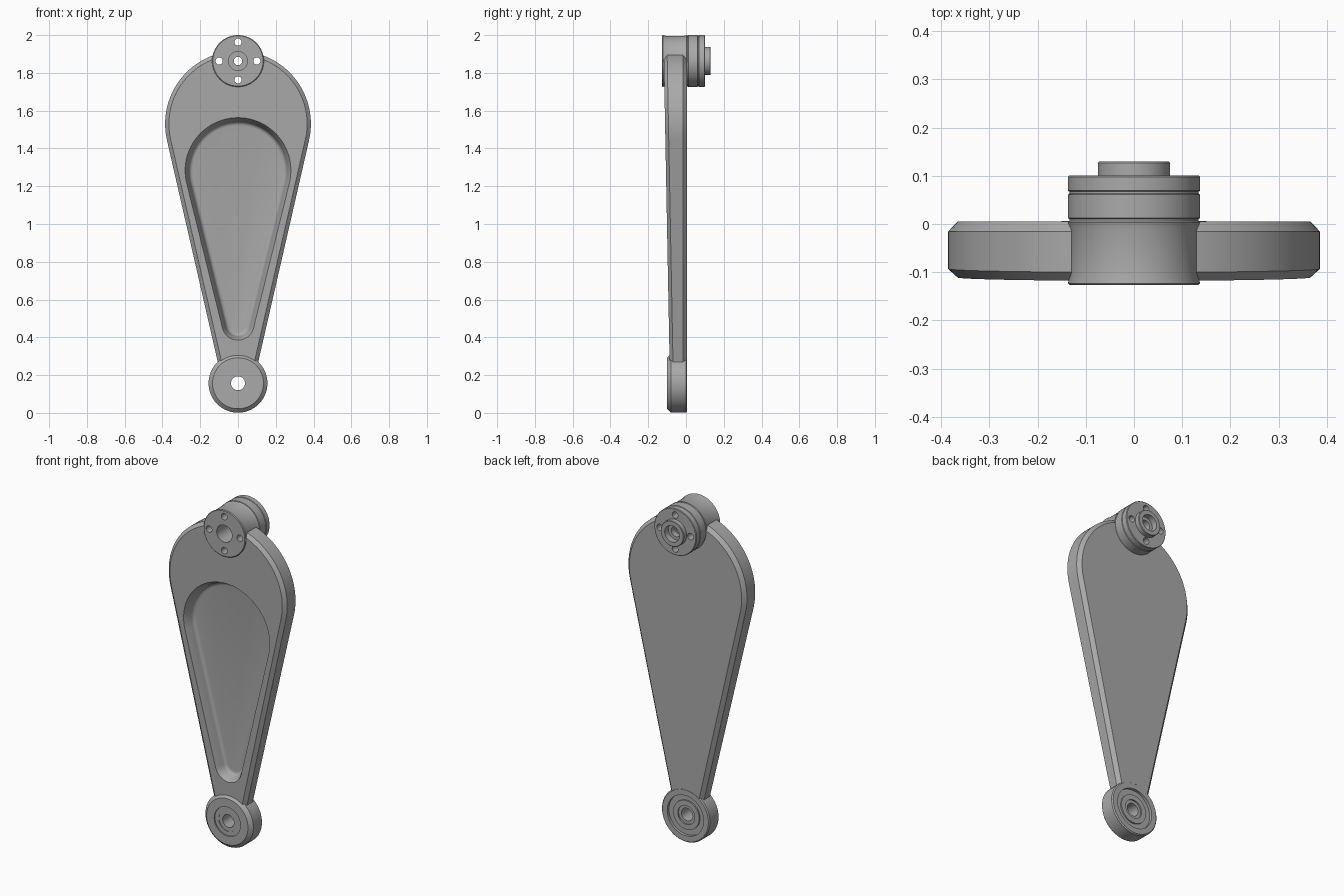
import bpy, bmesh, math

if "Cube" in bpy.data.objects:
    bpy.data.objects.remove(bpy.data.objects["Cube"])

SEG = 64
HUB_Z, BOSS_Z = 1.863, 0.157

grey = bpy.data.materials.new("metal grey")
grey.diffuse_color = (0.40, 0.40, 0.40, 1)
grey.use_nodes = True
grey.node_tree.nodes["Principled BSDF"].inputs["Base Color"].default_value = grey.diffuse_color


def finish(name, bm):
    bmesh.ops.recalc_face_normals(bm, faces=bm.faces)
    me = bpy.data.meshes.new(name)
    bm.to_mesh(me)
    bm.free()
    me.materials.append(grey)
    ob = bpy.data.objects.new(name, me)
    bpy.context.collection.objects.link(ob)
    return ob


def bridge(bm, a, b):
    n = len(a)
    for i in range(n):
        j = (i + 1) % n
        bm.faces.new((a[i], a[j], b[j], b[i]))


def lathe(name, profile, z):
    """Closed (radius, y) profile turned about a front-to-back axis."""
    bm = bmesh.new()
    rings = []
    for r, y in profile:
        angles = [2 * math.pi * i / SEG for i in range(SEG)]
        rings.append([bm.verts.new((r * math.cos(a), y, z + r * math.sin(a))) for a in angles])
    for k in range(len(rings)):
        bridge(bm, rings[k], rings[(k + 1) % len(rings)])
    return finish(name, bm)


def cylinder(name, r, x, z, y0=-0.3, y1=0.3, seg=SEG):
    bm = bmesh.new()
    ends = [[bm.verts.new((x + r * math.cos(2 * math.pi * i / seg), y,
                           z + r * math.sin(2 * math.pi * i / seg))) for i in range(seg)]
            for y in (y0, y1)]
    bridge(bm, *ends)
    for e in ends:
        bm.faces.new(e)
    return finish(name, bm)


def cut(ob, cutters):
    for c in cutters:
        c.hide_render = True
        mod = ob.modifiers.new("cut", 'BOOLEAN')
        mod.operation, mod.solver, mod.object = 'DIFFERENCE', 'EXACT', c
        bpy.context.view_layer.objects.active = ob
        bpy.ops.object.modifier_apply(modifier=mod.name)
        bpy.data.objects.remove(c)


def smooth(ob):
    bpy.ops.object.select_all(action='DESELECT')
    ob.select_set(True)
    bpy.context.view_layer.objects.active = ob
    bpy.ops.object.shade_smooth_by_angle(angle=math.radians(25))


def teardrop(zt, R, zb, r, inset):
    """Outline of a large upper and a small lower arc joined by tangents."""
    t = math.asin((R - r) / (zt - zb))
    pts = []
    for i in range(49):
        a = -t + (math.pi + 2 * t) * i / 48
        pts.append(((R - inset) * math.cos(a), zt + (R - inset) * math.sin(a)))
    for i in range(25):
        a = math.pi + t + (math.pi - 2 * t) * i / 24
        pts.append(((r - inset) * math.cos(a), zb + (r - inset) * math.sin(a)))
    return pts


def front(z):
    return -0.0817 - 0.0191 * z


# Tapered arm with chamfered rim and filleted pocket
OUTER = (1.53, 0.386, 0.16, 0.08)
POCKET = (1.283, 0.28, 0.47, 0.085)
DEPTH = 0.06
levels = [
    (OUTER, 0.020, lambda z: 0.005),
    (OUTER, 0.0, lambda z: -0.016),
    (OUTER, 0.0, lambda z: front(z) + 0.018),
    (OUTER, 0.020, front),
    (POCKET, 0.0, front),
    (POCKET, 0.020, lambda z: front(z) + DEPTH - 0.022),
]
for k in range(1, 6):
    a = math.pi / 2 * k / 5
    levels.append((POCKET, 0.020 + 0.022 * (1 - math.cos(a)),
                   lambda z, s=math.sin(a): front(z) + DEPTH - 0.022 * (1 - s)))
bm = bmesh.new()
loops = [[bm.verts.new((x, fy(z), z)) for x, z in teardrop(*shape, inset)]
         for shape, inset, fy in levels]
for a, b in zip(loops, loops[1:]):
    bridge(bm, a, b)
bm.faces.new(loops[0])
bm.faces.new(loops[-1])
arm = finish("arm", bm)
cut(arm, [cylinder("hub_cutter", 0.128, 0, HUB_Z),
          cylinder("boss_cutter", 0.14, 0, BOSS_Z)])

# Upper hub with grooves, rear spigot and stepped bore
hub = lathe("hub", [
    (0.050, -0.127), (0.133, -0.127), (0.137, -0.123), (0.133, -0.105),
    (0.133, -0.010), (0.137, 0.003), (0.134, 0.006), (0.134, 0.010),
    (0.137, 0.012), (0.137, 0.061), (0.134, 0.063), (0.134, 0.067),
    (0.137, 0.069), (0.137, 0.098), (0.134, 0.101), (0.075, 0.101),
    (0.075, 0.127), (0.072, 0.130), (0.048, 0.130), (0.048, 0.095),
    (0.030, 0.095), (0.030, 0.060), (0.022, 0.060), (0.022, 0.0),
    (0.050, 0.0)], HUB_Z)
# Four bolt holes
cut(hub, [cylinder("bolt_cutter", 0.019, 0.1 * math.cos(a), HUB_Z + 0.1 * math.sin(a), seg=24)
          for a in (0, math.pi / 2, math.pi, 3 * math.pi / 2)])

# Lower boss with recessed faces and a through bore
boss = lathe("boss", [
    (0.037, -0.090), (0.060, -0.090), (0.060, -0.093), (0.085, -0.093),
    (0.085, -0.100), (0.135, -0.100), (0.156, -0.080), (0.156, 0.0),
    (0.150, 0.006), (0.118, 0.006), (0.118, -0.010), (0.085, -0.010),
    (0.085, -0.002), (0.055, -0.002), (0.055, -0.010), (0.037, -0.010)], BOSS_Z)

for part in (arm, hub, boss):
    smooth(part)
